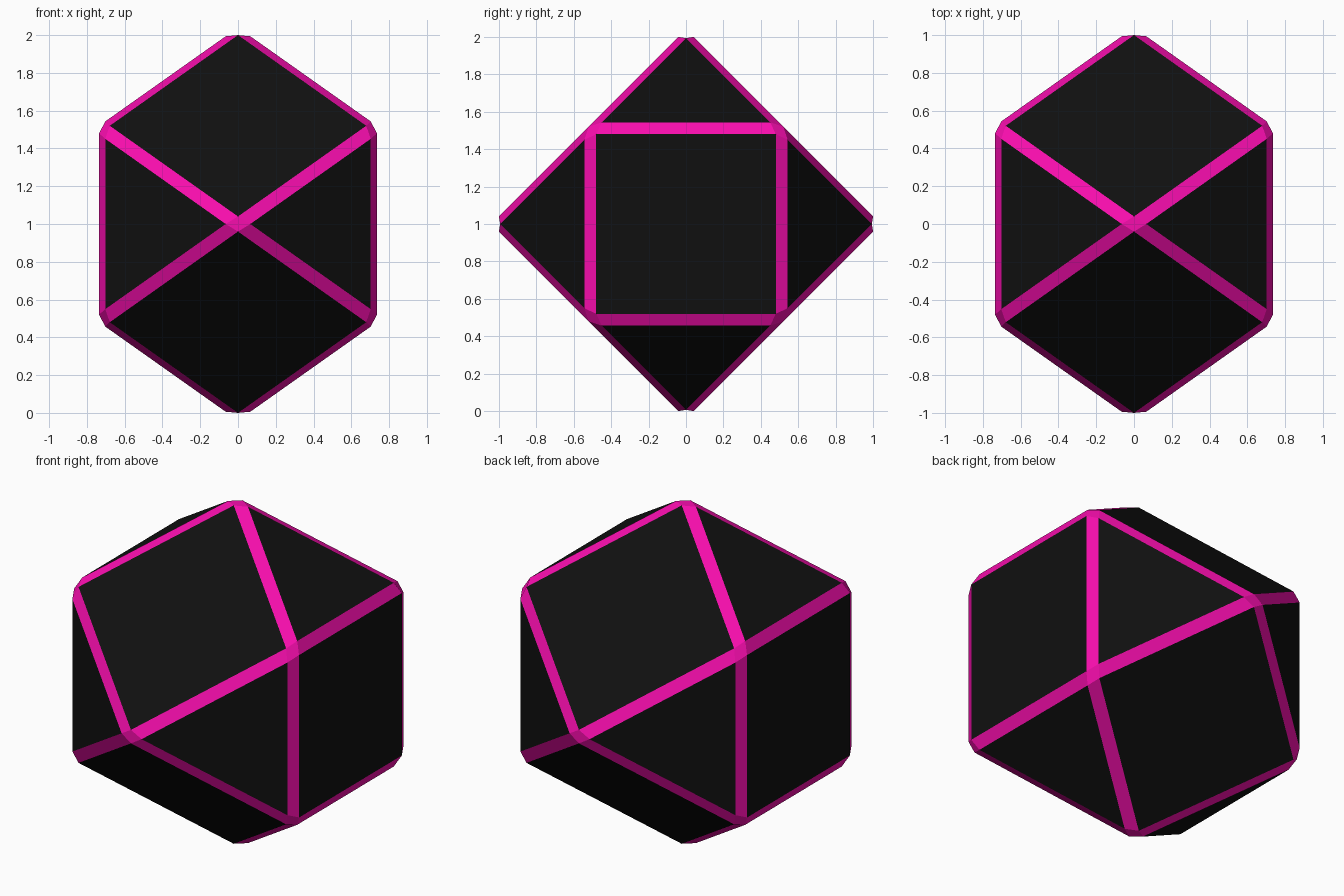
import bpy, bmesh
from math import sqrt

if "Cube" in bpy.data.objects:
    bpy.data.objects.remove(bpy.data.objects["Cube"])

BEVEL = 0.04
R = 1 + BEVEL              # corner radius before bevelling


def material(name, color):
    m = bpy.data.materials.new(name)
    m.diffuse_color = (*color, 1)
    m.use_nodes = True
    m.node_tree.nodes["Principled BSDF"].inputs["Base Color"].default_value = m.diffuse_color
    return m


# Cuboctahedron: two square ends on x, four corners on the y and z axes
h, w = R / 2, R / sqrt(2)
points = [(x, y, z) for x in (-w, w) for y in (-h, h) for z in (-h, h)]
points += [(0, R, 0), (0, -R, 0), (0, 0, R), (0, 0, -R)]

bm = bmesh.new()
for p in points:
    bm.verts.new(p)
bmesh.ops.convex_hull(bm, input=bm.verts[:])
bmesh.ops.dissolve_limit(bm, angle_limit=0.05, verts=bm.verts[:], edges=bm.edges[:])

# Flat coloured bevel along every edge
bmesh.ops.bevel(bm, geom=bm.edges[:], offset=BEVEL, offset_type='OFFSET',
                segments=1, profile=0.5, affect='EDGES', material=1)
bmesh.ops.translate(bm, verts=bm.verts[:], vec=(0, 0, 1))
bmesh.ops.recalc_face_normals(bm, faces=bm.faces[:])

mesh = bpy.data.meshes.new("faceted_block")
bm.to_mesh(mesh)
bm.free()
mesh.materials.append(material("black_panels", (0.005, 0.005, 0.005)))
mesh.materials.append(material("magenta_edges", (0.93, 0.004, 0.42)))
block = bpy.data.objects.new("faceted_block", mesh)
bpy.context.collection.objects.link(block)
